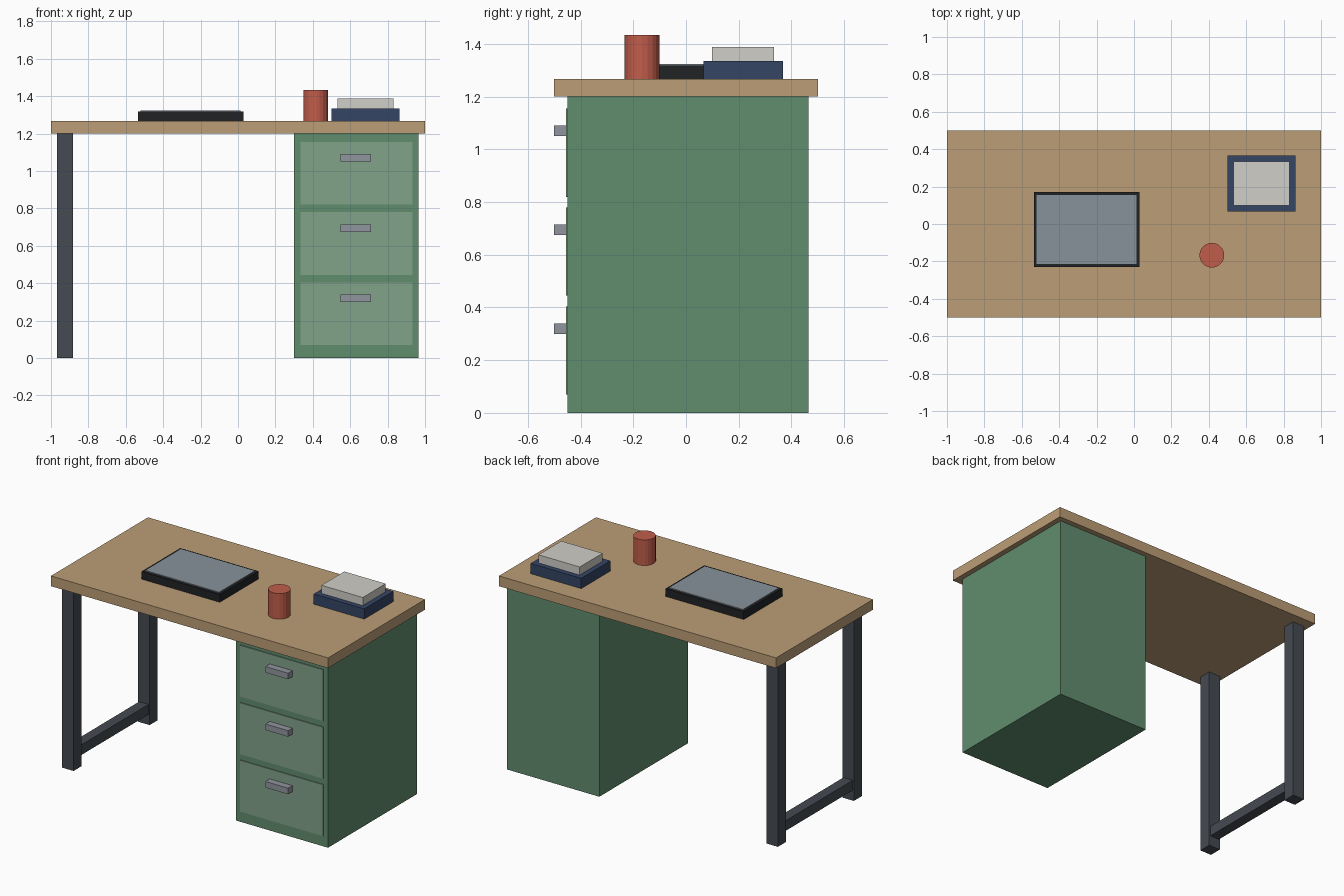
import bpy, bmesh

if "Cube" in bpy.data.objects:
    bpy.data.objects.remove(bpy.data.objects["Cube"])


def material(name, rgb):
    m = bpy.data.materials.new(name)
    m.diffuse_color = (*rgb, 1)
    m.use_nodes = True
    m.node_tree.nodes["Principled BSDF"].inputs["Base Color"].default_value = m.diffuse_color
    return m


wood = material("wood", (0.50, 0.34, 0.18))
metal = material("dark_metal", (0.06, 0.07, 0.085))
green = material("green_paint", (0.12, 0.27, 0.155))
pale = material("pale_green", (0.22, 0.36, 0.25))
steel = material("handle_steel", (0.28, 0.30, 0.34))
black = material("black", (0.015, 0.016, 0.018))
glass = material("screen_grey", (0.25, 0.29, 0.33))
red = material("red", (0.53, 0.11, 0.07))
navy = material("navy", (0.035, 0.06, 0.13))
paper = material("paper", (0.63, 0.62, 0.58))


def finish(name, bm, loc, mat):
    me = bpy.data.meshes.new(name)
    bm.to_mesh(me)
    bm.free()
    me.materials.append(mat)
    ob = bpy.data.objects.new(name, me)
    ob.location = loc
    bpy.context.collection.objects.link(ob)
    return ob


def box(name, x, y, z, mat):
    """Box spanning the (min, max) ranges x, y and z."""
    bm = bmesh.new()
    bmesh.ops.create_cube(bm, size=1)
    bmesh.ops.scale(bm, verts=bm.verts, vec=[r[1] - r[0] for r in (x, y, z)])
    return finish(name, bm, [(r[0] + r[1]) / 2 for r in (x, y, z)], mat)


def span(c, size):
    return (c - size / 2, c + size / 2)


# Table top
TOP = 1.267
box("table_top", (-1, 1), (-0.5, 0.5), (1.2, TOP), wood)

# Leg frame on the left
for name, y in (("front_leg", -0.392), ("back_leg", 0.392)):
    box(name, span(-0.925, 0.083), span(y, 0.083), (0, 1.2), metal)
box("leg_stretcher", span(-0.925, 0.067), (-0.35, 0.35), (0.067, 0.133), metal)

# Drawer cabinet on the right
box("cabinet", (0.30, 0.965), (-0.45, 0.465), (0, 1.2), green)
for i in range(3):
    z = 0.237 + 0.375 * i
    box(f"drawer_front_{i + 1}", span(0.633, 0.6), (-0.456, -0.44), span(z, 0.335), pale)
    box(f"drawer_handle_{i + 1}", span(0.63, 0.163), (-0.5, -0.455), span(z + 0.083, 0.04), steel)

# Closed tablet with its panel
box("tablet_body", span(-0.253, 0.565), span(-0.03, 0.4), (TOP, 1.317), black)
box("tablet_screen", span(-0.253, 0.535), span(-0.03, 0.37), (1.31, 1.323), glass)

# Cup
bm = bmesh.new()
bmesh.ops.create_cone(bm, cap_ends=True, segments=20, radius1=0.0665, radius2=0.0665, depth=0.167)
finish("cup", bm, (0.416, -0.167, TOP + 0.0835), red)

# Stacked books
box("lower_book", span(0.682, 0.365), span(0.217, 0.3), (TOP, 1.334), navy)
box("upper_book", span(0.682, 0.298), span(0.217, 0.235), (1.334, 1.387), paper)
